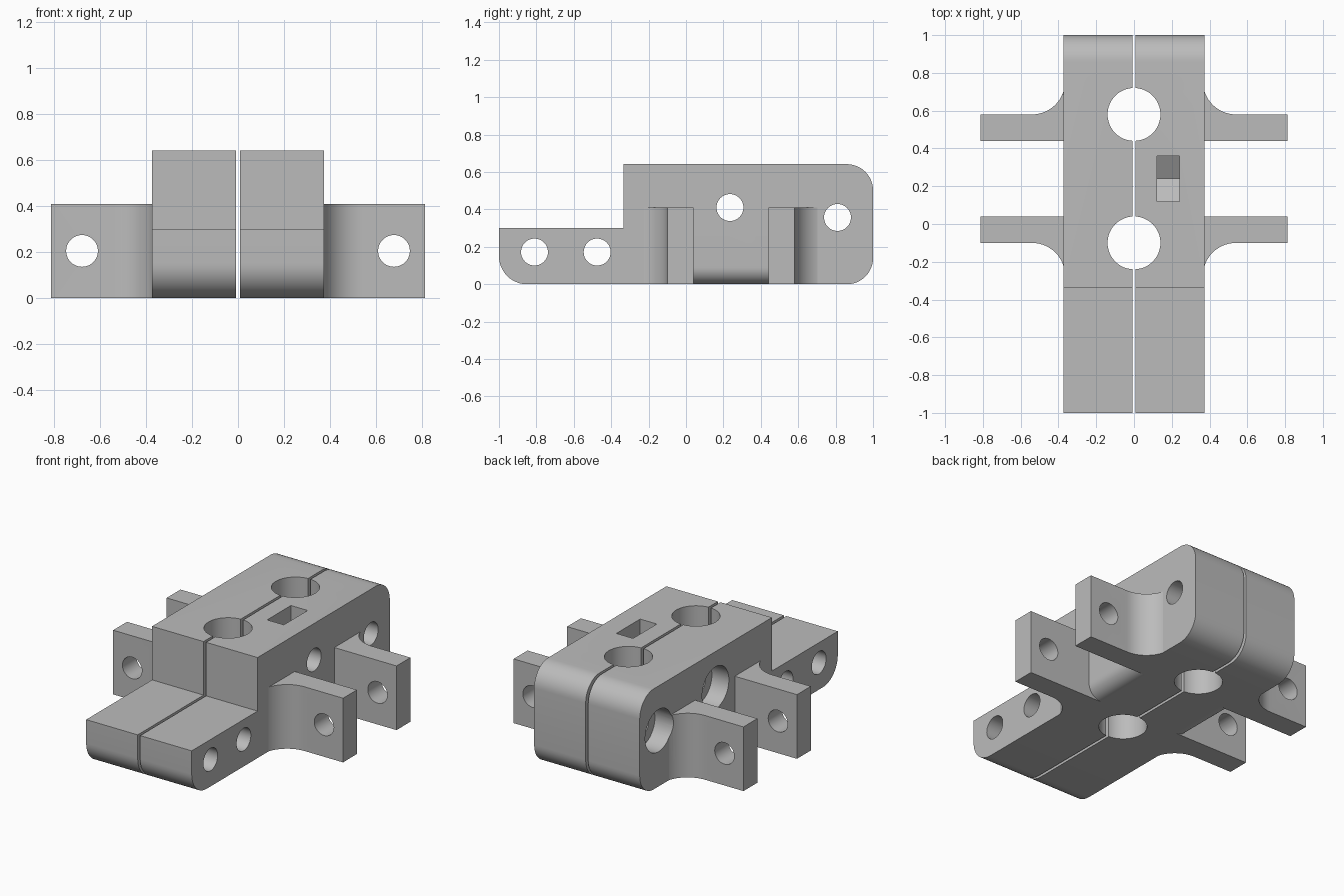
import bpy
import bmesh
from math import cos, sin, radians

if "Cube" in bpy.data.objects:
    bpy.data.objects.remove(bpy.data.objects["Cube"], do_unlink=True)

grey = bpy.data.materials.new("plain grey")
grey.use_nodes = True
grey.diffuse_color = (0.5, 0.5, 0.5, 1)
grey.node_tree.nodes["Principled BSDF"].inputs["Base Color"].default_value = (0.5, 0.5, 0.5, 1)


def arc(cx, cy, r, start, end, steps=12):
    angles = [radians(start + (end - start) * i / steps) for i in range(steps + 1)]
    return [(cx + r * cos(a), cy + r * sin(a)) for a in angles]


def circle(cx, cy, r):
    return arc(cx, cy, r, 0, 360, 48)[:-1]


def prism(name, outline, axis, low, high):
    """Extrude a flat outline along one axis."""
    place = {"x": lambda p, q, t: (t, p, q),
             "y": lambda p, q, t: (p, t, q),
             "z": lambda p, q, t: (p, q, t)}[axis]
    bm = bmesh.new()
    base = bm.faces.new([bm.verts.new(place(p, q, low)) for p, q in outline])
    result = bmesh.ops.extrude_face_region(bm, geom=[base])
    moved = [v for v in result["geom"] if isinstance(v, bmesh.types.BMVert)]
    bmesh.ops.translate(bm, verts=moved, vec=place(0, 0, high - low))
    bmesh.ops.recalc_face_normals(bm, faces=bm.faces[:])
    mesh = bpy.data.meshes.new(name)
    bm.to_mesh(mesh)
    bm.free()
    mesh.materials.append(grey)
    obj = bpy.data.objects.new(name, mesh)
    bpy.context.collection.objects.link(obj)
    return obj


def combine(target, tool, operation):
    """Apply a boolean and discard the tool object."""
    mod = target.modifiers.new(operation, "BOOLEAN")
    mod.operation = operation
    mod.solver = "EXACT"
    mod.object = tool
    bpy.ops.object.select_all(action="DESELECT")
    target.select_set(True)
    bpy.context.view_layer.objects.active = target
    bpy.ops.object.modifier_apply(modifier=mod.name)
    bpy.data.objects.remove(tool, do_unlink=True)


SLIT, SIDE, REACH = 0.009, 0.373, 0.8125
ARM_TOP = 0.41
LOWER_ROUND = 0.09

# Stepped side profile with rounded ends
side_profile = (arc(-0.85, 0.15, 0.15, 180, 270)
                + arc(0.86, 0.14, 0.14, -90, 0)
                + arc(0.86, 0.502, 0.14, 0, 90)
                + [(-0.335, 0.642), (-0.335, 0.3), (-1, 0.3)])

# Mounting arm plan, flared where it meets the body
arm_plan = ([(0.25, 0.44), (REACH, 0.44), (REACH, 0.58)]
            + arc(0.54, 0.755, 0.175, 270, 194) + [(0.25, 0.71)])

# Waste outside the rounded lower edge between the arms
edge_waste = ([(SIDE + 0.05, -0.05), (SIDE + 0.05, LOWER_ROUND), (SIDE, LOWER_ROUND)]
              + arc(SIDE - LOWER_ROUND, LOWER_ROUND, LOWER_ROUND, 0, -90)[1:]
              + [(SIDE - LOWER_ROUND, -0.05)])

cross_holes = [(-0.81, 0.172), (-0.475, 0.172), (0.235, 0.41), (0.81, 0.357)]

for label, s in (("left", 1), ("right", -1)):
    def span(a, b):
        return sorted((s * a, s * b))

    def flip(points):
        return [(s * p, q) for p, q in points]

    half = prism(label + "_clamp_half", side_profile, "x", *span(SLIT, SIDE))
    combine(half, prism("edge_cutter", flip(edge_waste), "y", 0.0, 0.48), "DIFFERENCE")

    # Rear arm, and front arm reflected from it
    front_plan = [(p, 0.48 - q) for p, q in arm_plan]
    for plan in (arm_plan, front_plan):
        combine(half, prism("arm", flip(plan), "z", 0, ARM_TOP), "UNION")

    # Vertical rod holes, split between the halves
    for y in (0.58, -0.1):
        combine(half, prism("rod_cutter", circle(0, y, 0.14), "z", -0.1, 0.8), "DIFFERENCE")

    # Clamp bolt holes through the body
    for y, z in cross_holes:
        combine(half, prism("bolt_cutter", circle(y, z, 0.072), "x", -0.5, 0.5), "DIFFERENCE")

    # Bolt holes through the arms
    arm_hole = circle(s * 0.678, 0.205, 0.069)
    combine(half, prism("arm_bolt_cutter", arm_hole, "y", -0.3, 0.8), "DIFFERENCE")

    if s > 0:
        # Nut slot with a pointed floor, open at the top
        slot = [(0.12, 0.8), (0.12, 0.34), (0.24, 0.27), (0.36, 0.34), (0.36, 0.8)]
        combine(half, prism("nut_cutter", slot, "x", 0.122, 0.24), "DIFFERENCE")
    else:
        # Recesses for the bolt heads
        for y, z in cross_holes[2:]:
            recess = prism("head_cutter", circle(y, z, 0.135), "x", -0.5, 0.12 - SIDE)
            combine(half, recess, "DIFFERENCE")

    half.select_set(True)
    bpy.context.view_layer.objects.active = half
    bpy.ops.object.shade_smooth_by_angle(angle=radians(12))
